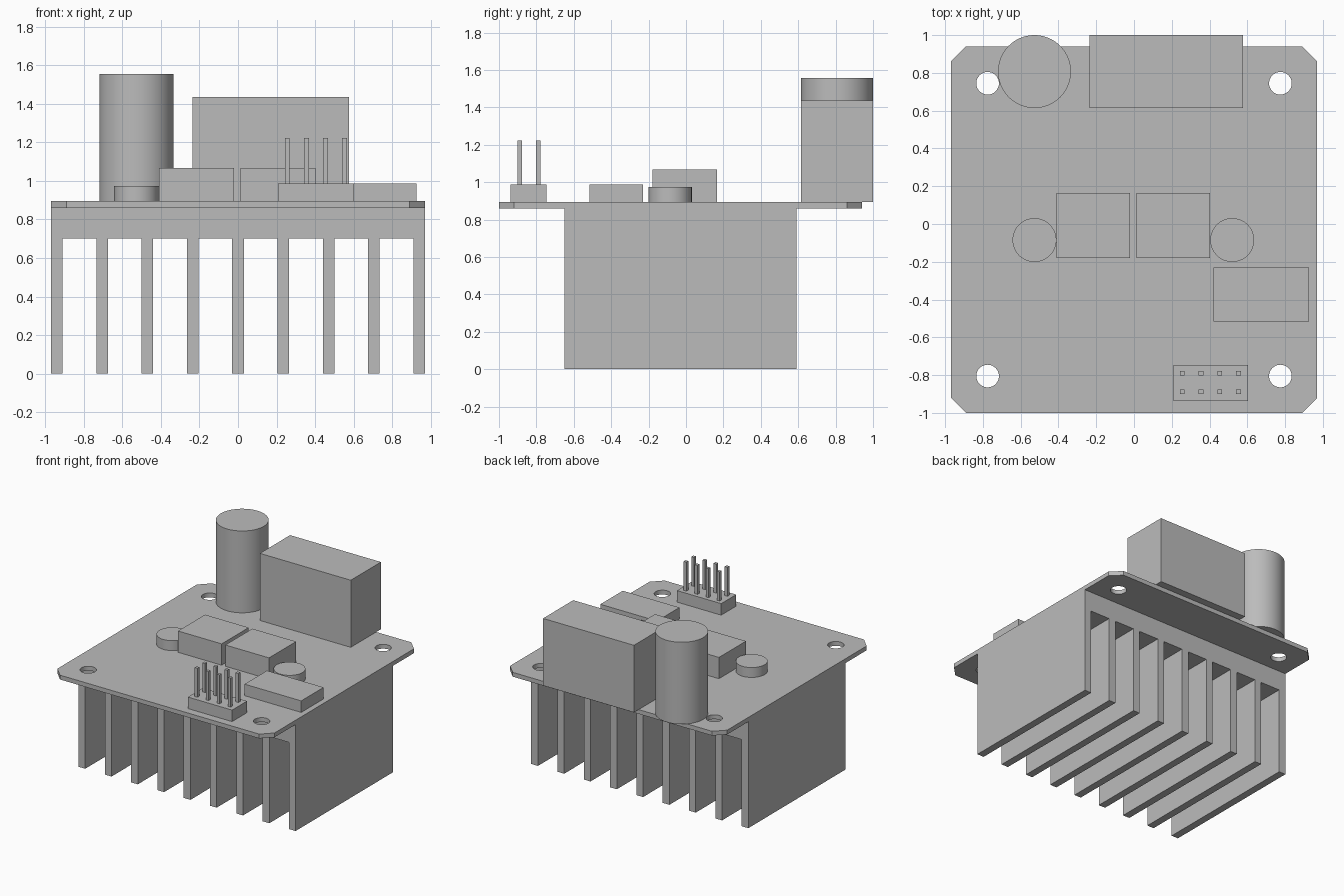
import bpy
import math

cube = bpy.data.objects.get("Cube")
if cube:
    bpy.data.objects.remove(cube, do_unlink=True)

# One plain grey for the whole assembly
grey = bpy.data.materials.new("plain_grey")
grey.use_nodes = True
colour = (0.5, 0.5, 0.5, 1)
grey.diffuse_color = colour
grey.node_tree.nodes["Principled BSDF"].inputs["Base Color"].default_value = colour

BOARD_BOTTOM, BOARD_TOP = 0.86, 0.895
HALF_X, FRONT, BACK = 0.97, -1.0, 0.94
MID_Y = (FRONT + BACK) / 2


def box(name, x, y, z):
    """Box from (low, high) ranges on each axis."""
    spans = (x, y, z)
    bpy.ops.mesh.primitive_cube_add(size=1, location=[(a + b) / 2 for a, b in spans])
    obj = bpy.context.object
    obj.name = name
    obj.scale = [b - a for a, b in spans]
    bpy.ops.object.transform_apply(location=False, rotation=False, scale=True)
    obj.data.materials.append(grey)
    return obj


def can(name, x, y, radius, top):
    """Upright cylinder standing on the board."""
    bpy.ops.mesh.primitive_cylinder_add(
        vertices=64, radius=radius, depth=top - BOARD_TOP,
        location=(x, y, (top + BOARD_TOP) / 2))
    obj = bpy.context.object
    obj.name = name
    obj.data.materials.append(grey)
    bpy.ops.object.shade_smooth_by_angle(angle=math.radians(30))


def add_loop(curve, points):
    spline = curve.splines.new("POLY")
    spline.points.add(len(points) - 1)
    for p, (x, y) in zip(spline.points, points):
        p.co = (x, y, 0, 1)
    spline.use_cyclic_u = True


# Circuit board: chamfered outline with four mounting holes
outline = bpy.data.curves.new("board_outline", "CURVE")
outline.dimensions = "2D"
outline.fill_mode = "BOTH"
outline.extrude = (BOARD_TOP - BOARD_BOTTOM) / 2
c, hx, hy = 0.08, HALF_X, (BACK - FRONT) / 2
add_loop(outline, [(-hx + c, -hy), (hx - c, -hy), (hx, -hy + c), (hx, hy - c),
                   (hx - c, hy), (-hx + c, hy), (-hx, hy - c), (-hx, -hy + c)])
for sx in (-1, 1):
    for sy in (-1, 1):
        add_loop(outline, [(sx * 0.775 + 0.06 * math.cos(a), sy * 0.775 + 0.06 * math.sin(a))
                           for a in (math.tau * i / 32 for i in range(32))])
outline.materials.append(grey)
board = bpy.data.objects.new("circuit_board", outline)
board.location = (0, MID_Y, (BOARD_TOP + BOARD_BOTTOM) / 2)
bpy.context.collection.objects.link(board)
bpy.ops.object.select_all(action="DESELECT")
board.select_set(True)
bpy.context.view_layer.objects.active = board
bpy.ops.object.convert(target="MESH")
bpy.ops.object.shade_smooth_by_angle(angle=math.radians(30))

# Heat sink: one extruded comb profile
FINS, FIN_W, BASE_Z = 9, 0.06, 0.70
pitch = (2 * HALF_X - FIN_W) / (FINS - 1)
profile = [(HALF_X, BOARD_BOTTOM), (-HALF_X, BOARD_BOTTOM)]
for i in range(FINS):
    left = -HALF_X + i * pitch
    right = left + FIN_W
    if i > 0:
        profile.append((left, BASE_Z))
    profile += [(left, 0), (right, 0)]
    if i < FINS - 1:
        profile.append((right, BASE_Z))
comb = bpy.data.curves.new("heat_sink_profile", "CURVE")
comb.dimensions = "2D"
comb.fill_mode = "BOTH"
comb.extrude = 0.62
add_loop(comb, profile)
comb.materials.append(grey)
sink = bpy.data.objects.new("heat_sink", comb)
sink.rotation_euler.x = math.pi / 2
sink.location.y = -0.03
bpy.context.collection.objects.link(sink)
bpy.ops.object.select_all(action="DESELECT")
sink.select_set(True)
bpy.context.view_layer.objects.active = sink
bpy.ops.object.convert(target="MESH")
bpy.ops.object.shade_flat()

# Tall parts on the back edge
can("large_capacitor", -0.527, 0.807, 0.193, 1.556)
box("relay", (-0.235, 0.577), (0.615, 1.0), (BOARD_TOP, 1.437))

# Central pair of blocks with a low disc on each side
for side, x0, disc_x in (("right", -0.41, -0.527), ("left", 0.013, 0.52)):
    box(side + "_power_block", (x0, x0 + 0.39), (-0.18, 0.165), (BOARD_TOP, 1.067))
    can(side + "_small_capacitor", disc_x, -0.085, 0.116, 0.975)

# Low chip near the left edge
box("flat_chip", (0.42, 0.926), (-0.516, -0.23), (BOARD_TOP, 0.988))

# Pin header, two rows of four
box("pin_header_base", (0.208, 0.603), (-0.937, -0.746), (BOARD_TOP, 0.988))
h = 0.0125
for row in range(2):
    for col in range(4):
        x, y = 0.256 + col * 0.099, -0.888 + row * 0.098
        box(f"header_pin_{row}_{col}", (x - h, x + h), (y - h, y + h), (0.988, 1.222))
